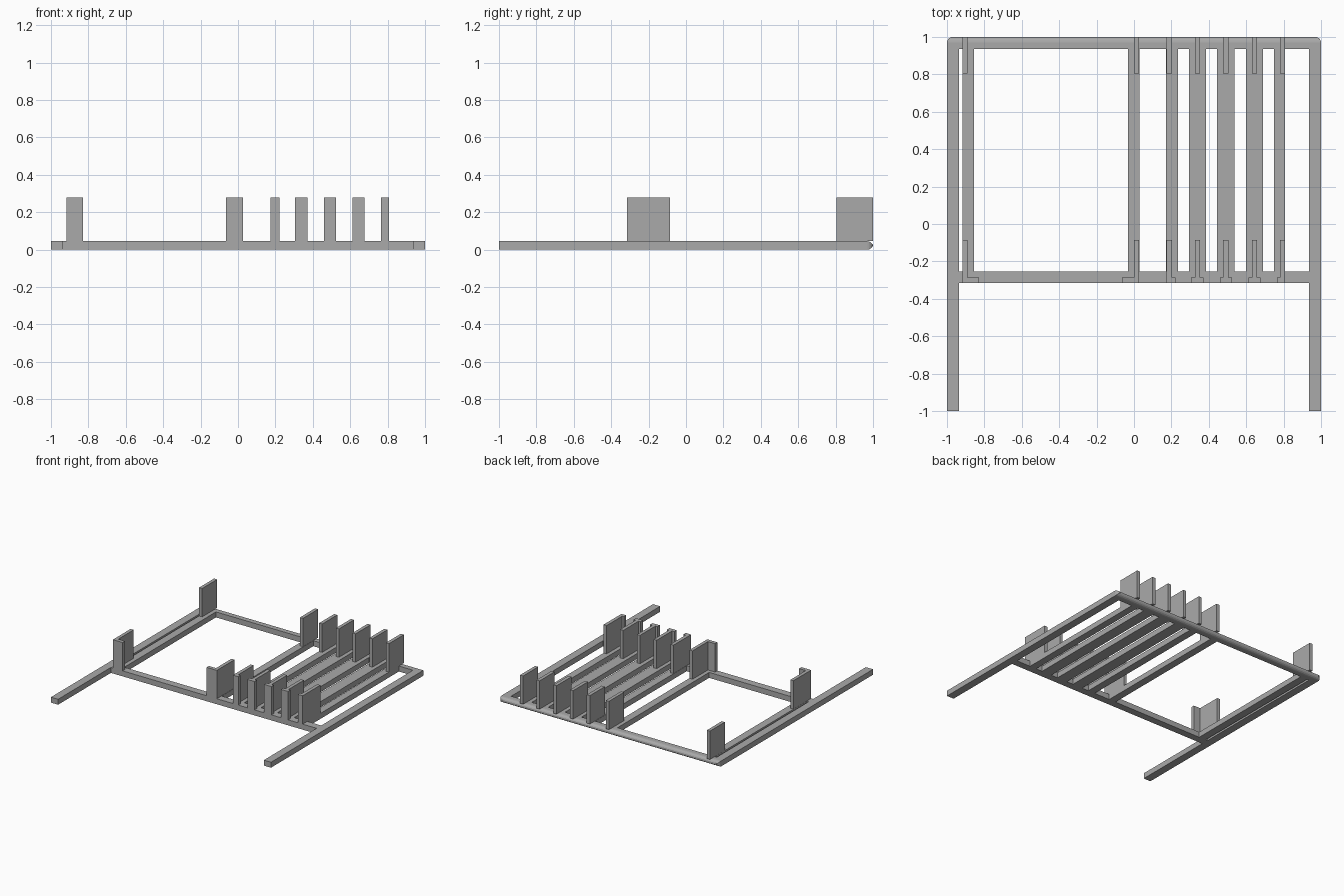
import bpy
import bmesh

cube = bpy.data.objects.get("Cube")
if cube:
    bpy.data.objects.remove(cube, do_unlink=True)

grey = bpy.data.materials.new("plain grey")
grey.use_nodes = True
GREY = (0.4, 0.4, 0.4, 1)
grey.diffuse_color = GREY
grey.node_tree.nodes["Principled BSDF"].inputs["Base Color"].default_value = GREY

BASE, TOP = 0.045, 0.278           # frame thickness, holder height
EDGE, INNER = 1.0, 0.935           # outer frame
FRONT, FRONT_IN = -0.315, -0.255   # front rail


def prism(name, outline, z0, z1, rounded=(), radius=0.03):
    """Extrude a flat outline upward, rounding chosen corners."""
    bm = bmesh.new()
    low = [bm.verts.new((x, y, z0)) for x, y in outline]
    face = bm.faces.new(low)
    up = bmesh.ops.extrude_face_region(bm, geom=[face])["geom"]
    bmesh.ops.translate(bm, vec=(0, 0, z1 - z0),
                        verts=[v for v in up if isinstance(v, bmesh.types.BMVert)])
    edges = [e for e in bm.edges
             if all((round(v.co.x, 3), round(v.co.y, 3)) in rounded for v in e.verts)]
    if edges:
        bmesh.ops.bevel(bm, geom=edges, offset=radius, segments=4,
                        profile=0.5, affect='EDGES')
    bmesh.ops.recalc_face_normals(bm, faces=bm.faces)
    mesh = bpy.data.meshes.new(name)
    bm.to_mesh(mesh)
    bm.free()
    mesh.materials.append(grey)
    obj = bpy.data.objects.new(name, mesh)
    bpy.context.collection.objects.link(obj)
    return obj


def box(name, x0, x1, y0, y1, z0, z1):
    return prism(name, [(x0, y0), (x1, y0), (x1, y1), (x0, y1)], z0, z1)


# U-shaped outer frame with rounded rear corners
prism("outer_frame",
      [(-EDGE, -EDGE), (-INNER, -EDGE), (-INNER, INNER), (INNER, INNER),
       (INNER, -EDGE), (EDGE, -EDGE), (EDGE, EDGE), (-EDGE, EDGE)],
      0, BASE, rounded={(EDGE, EDGE), (-EDGE, EDGE)})
box("front_rail", -INNER, INNER, FRONT, FRONT_IN, 0, BASE)

# Each slot: bar left/right, upright fin left, front lip left/right
slots = [
    (-0.918, -0.855, -0.917, -0.917, -0.828),
    (-0.032, 0.030, 0.000, -0.065, 0.028),
    (0.172, 0.235, 0.174, 0.174, 0.223),
    (0.295, 0.386, 0.326, 0.305, 0.371),
    (0.445, 0.538, 0.477, 0.459, 0.525),
    (0.599, 0.690, 0.630, 0.611, 0.677),
    (0.748, 0.808, 0.780, 0.764, 0.808),
]
FIN, LIP = 0.028, 0.03
for i, (b0, b1, f, l0, l1) in enumerate(slots, 1):
    box(f"floor_bar_{i}", b0, b1, FRONT_IN, INNER, 0, BASE)
    box(f"rear_fin_{i}", f, f + FIN, 0.805, EDGE, BASE, TOP)
    # Front holder: lip across the front, fin running back from it
    y = FRONT + LIP
    outline = [(l0, FRONT), (l1, FRONT)]
    if l1 > f + FIN + 0.001:
        outline += [(l1, y), (f + FIN, y)]
    else:
        outline[1] = (f + FIN, FRONT)
    outline += [(f + FIN, -0.085), (f, -0.085)]
    if l0 < f - 0.001:
        outline += [(f, y), (l0, y)]
    prism(f"front_holder_{i}", outline, BASE, TOP)
